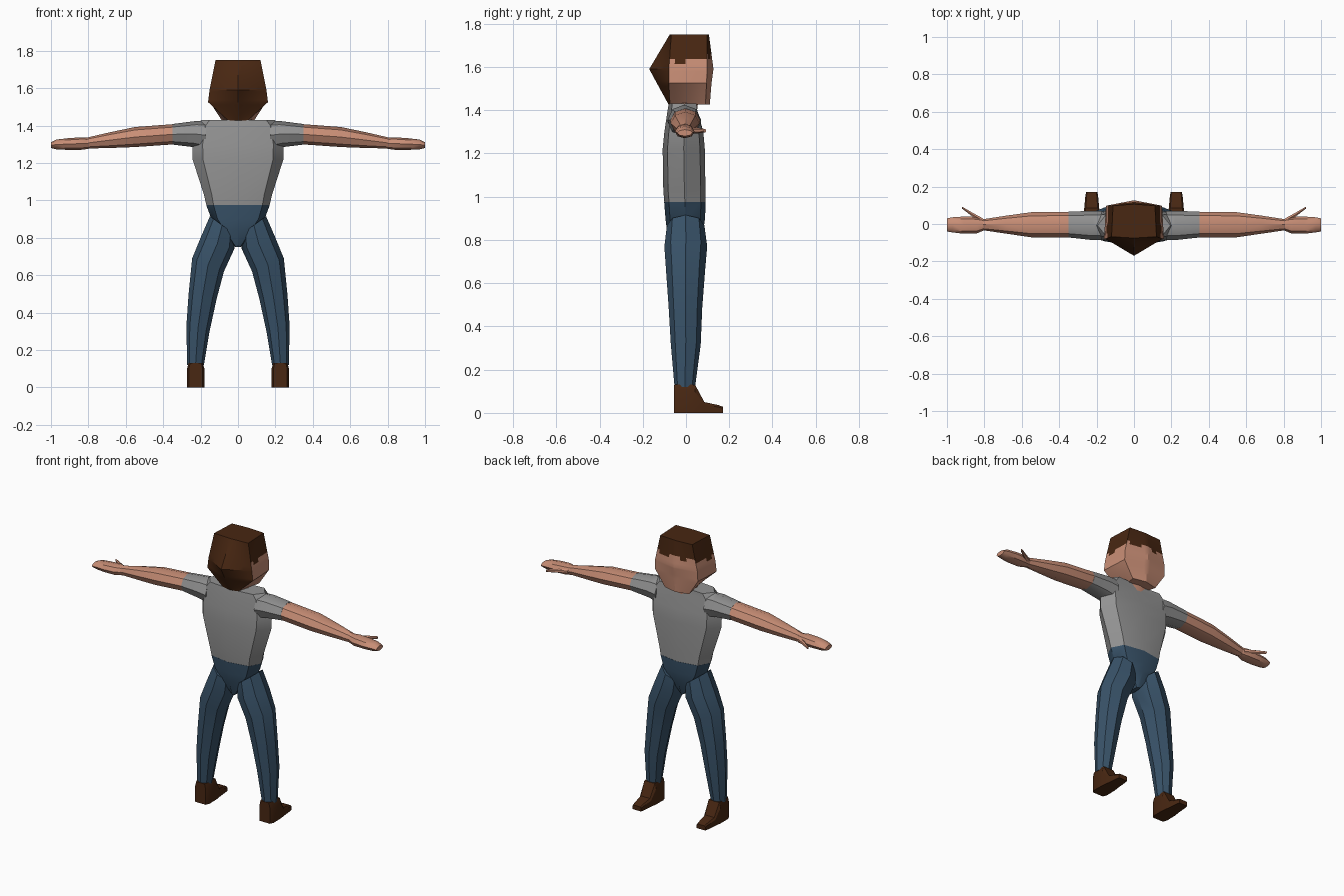
import bpy, bmesh, math
from mathutils import Vector


def material(name, rgb):
    m = bpy.data.materials.new(name)
    m.diffuse_color = (*rgb, 1)
    return m


HAIR = material("dark brown", (0.065, 0.02, 0.006))
SKIN = material("skin", (0.58, 0.27, 0.18))
SHIRT = material("grey cotton", (0.29, 0.29, 0.29))
DENIM = material("blue denim", (0.04, 0.085, 0.14))


def ring(a, b, y0, y1, n=8, p=1.0):
    """Rounded section between two (x, z) points, y0 to y1 deep."""
    a, b = Vector((a[0], 0, a[1])), Vector((b[0], 0, b[1]))
    mid = (a + b) / 2 + Vector((0, (y0 + y1) / 2, 0))
    pts = []
    for i in range(n):
        t = 2 * math.pi * i / n
        c, s = (math.copysign(abs(f) ** p, f) if abs(f) > 1e-6 else 0
                for f in (math.cos(t), math.sin(t)))
        pts.append(mid + c * (a - b) / 2 + Vector((0, s * (y1 - y0) / 2, 0)))
    return pts


def level(z, half, y0, y1, n=8, p=0.75):
    return ring((half, z), (-half, z), y0, y1, n, p)


def loft(name, rings, mats, mirror=False, angle=40, edit=None):
    bm = bmesh.new()
    rows = [[bm.verts.new(p) for p in r] for r in rings]
    n = len(rows[0])
    for lo, hi in zip(rows, rows[1:]):
        for i in range(n):
            j = (i + 1) % n
            bm.faces.new((lo[i], lo[j], hi[j], hi[i]))
    bm.faces.new(rows[0][::-1])
    bm.faces.new(rows[-1])
    if edit:
        edit(bm)
    bmesh.ops.recalc_face_normals(bm, faces=bm.faces)
    me = bpy.data.meshes.new(name)
    bm.to_mesh(me)
    bm.free()
    for m in mats:
        me.materials.append(m)
    ob = bpy.data.objects.new(name, me)
    bpy.context.collection.objects.link(ob)
    bpy.ops.object.select_all(action='DESELECT')
    ob.select_set(True)
    bpy.context.view_layer.objects.active = ob
    bpy.ops.object.shade_smooth_by_angle(angle=math.radians(angle))
    if mirror:
        ob.modifiers.new("mirror", 'MIRROR')
    return ob


# Shirt body, with a shallow neckline fold at the front
torso = [level(0.97, 0.168, -0.10, 0.09), level(1.03, 0.182, -0.105, 0.09),
         level(1.22, 0.243, -0.108, 0.087), level(1.30, 0.245, -0.10, 0.08),
         level(1.40, 0.225, -0.085, 0.07), level(1.43, 0.195, -0.08, 0.065)]
for r in torso[-2:]:
    r[2].y -= 0.025
loft("shirt_body", torso, [SHIRT])

# Sleeves
loft("sleeve", [ring((0.17, 1.425), (0.17, 1.27), -0.085, 0.07),
                ring((0.22, 1.425), (0.24, 1.285), -0.085, 0.07),
                ring((0.35, 1.408), (0.35, 1.298), -0.072, 0.066)], [SHIRT], True)

# Bare arms and hands
loft("arm", [ring((0.35, 1.407), (0.35, 1.299), -0.071, 0.065),
             ring((0.55, 1.392), (0.55, 1.285), -0.071, 0.063),
             ring((0.68, 1.365), (0.68, 1.280), -0.052, 0.045),
             ring((0.81, 1.335), (0.81, 1.277), -0.033, 0.025)], [SKIN], True)
loft("hand", [ring((0.80, 1.335), (0.80, 1.275), -0.033, 0.026),
              ring((0.84, 1.337), (0.84, 1.270), -0.050, 0.038),
              ring((0.91, 1.332), (0.91, 1.270), -0.052, 0.040),
              ring((0.97, 1.325), (0.97, 1.272), -0.045, 0.036),
              ring((1.00, 1.310), (1.00, 1.280), -0.040, 0.030)],
     [SKIN], True)
loft("thumb", [ring((0.81, 1.318), (0.81, 1.290), 0.005, 0.033, 6),
               ring((0.86, 1.318), (0.86, 1.292), 0.035, 0.060, 6),
               ring((0.92, 1.313), (0.92, 1.297), 0.082, 0.094, 6)], [SKIN], True)

# Trousers: hips and legs
loft("trouser_hips", [level(0.75, 0.015, -0.06, 0.05),
                      level(0.84, 0.09, -0.088, 0.08),
                      level(0.90, 0.142, -0.095, 0.088),
                      level(0.975, 0.17, -0.101, 0.091)], [DENIM])
loft("trouser_leg", [ring((0.272, 0.12), (0.182, 0.12), -0.053, 0.042),
                     ring((0.276, 0.33), (0.152, 0.30), -0.070, 0.068),
                     ring((0.264, 0.50), (0.115, 0.47), -0.080, 0.075),
                     ring((0.245, 0.69), (0.075, 0.62), -0.092, 0.088),
                     ring((0.20, 0.80), (0.02, 0.74), -0.100, 0.098),
                     ring((0.15, 0.915), (0.02, 0.82), -0.088, 0.085)],
     [DENIM], True)

# Shoes: upright ankle, sloping to a flat toe
SHOE = [(-0.055, 0.13, 0.037), (-0.03, 0.131, 0.047), (0.042, 0.13, 0.046),
        (0.085, 0.05, 0.040), (0.15, 0.036, 0.034), (0.172, 0.028, 0.030)]
loft("shoe", [[(0.226 - w, y, 0), (0.226 + w, y, 0), (0.226 + w, y, h * 0.75),
               (0.226 + w * 0.8, y, h), (0.226 - w * 0.8, y, h),
               (0.226 - w, y, h * 0.75)] for y, h, w in SHOE],
     [HAIR], True, 30)

# Neck
loft("neck", [level(1.39, 0.075, -0.06, 0.05), level(1.47, 0.075, -0.06, 0.06)],
     [SKIN])


# Head: faceted, pointed at the rear, hair divided from the face by a wavy line
def paint_hair(bm):
    bmesh.ops.subdivide_edges(bm, edges=bm.edges[:], cuts=6, use_grid_fill=True)
    for f in bm.faces:
        c = f.calc_center_median()
        line = 1.625 + 0.35 * max(0, c.y - 0.03) + 0.012 * math.sin(c.y * 70 + c.x * 45)
        behind = c.y < -0.078 or (c.y < -0.065 and f.normal.y < -0.5)
        f.material_index = 0 if behind or c.z > line else 1


def head_ring(z, back, sx, sy, fx, fy, front):
    return [(0, back, z), (sx, sy, z), (fx, fy, z),
            (0, front, z), (-fx, fy, z), (-sx, sy, z)]


loft("head", [head_ring(1.425, -0.08, 0.05, -0.074, 0.085, 0.09, 0.11),
              head_ring(1.525, -0.135, 0.16, -0.079, 0.15, 0.095, 0.118),
              head_ring(1.59, -0.17, 0.152, -0.079, 0.148, 0.098, 0.127),
              head_ring(1.75, -0.075, 0.12, -0.068, 0.112, 0.098, 0.106)],
     [HAIR, SKIN], False, 20, paint_hair)
